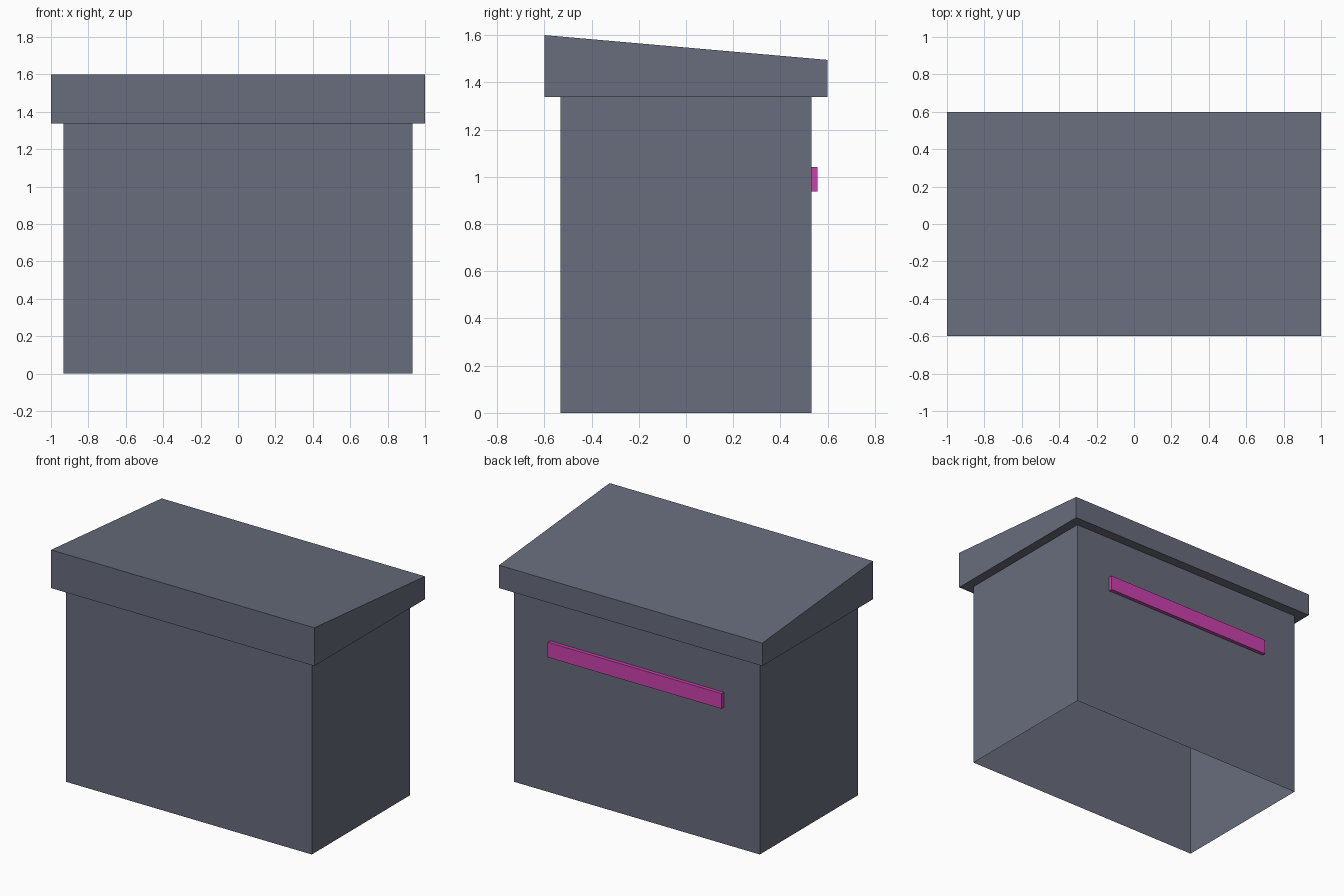
import bpy, bmesh

if "Cube" in bpy.data.objects:
    bpy.data.objects.remove(bpy.data.objects["Cube"])


def material(name, rgb):
    m = bpy.data.materials.new(name)
    m.diffuse_color = (*rgb, 1.0)
    m.use_nodes = True
    m.node_tree.nodes["Principled BSDF"].inputs["Base Color"].default_value = m.diffuse_color
    return m


def make_object(name, bm, mat):
    bmesh.ops.recalc_face_normals(bm, faces=bm.faces)
    me = bpy.data.meshes.new(name)
    bm.to_mesh(me)
    bm.free()
    me.materials.append(mat)
    ob = bpy.data.objects.new(name, me)
    bpy.context.collection.objects.link(ob)
    return ob


def ring(bm, hx, hy, z_front, z_back):
    """Rectangle of vertices, with its own height at front and back."""
    corners = ((-1, -1), (1, -1), (1, 1), (-1, 1))
    return [bm.verts.new((sx * hx, sy * hy, z_front if sy < 0 else z_back))
            for sx, sy in corners]


grey = material("slate grey", (0.138, 0.152, 0.202))
pink = material("magenta", (0.60, 0.055, 0.42))

# Cabinet: open-bottomed shell with an overhanging, sloped cap
bm = bmesh.new()
rings = [ring(bm, 0.933, 0.532, 0.0, 0.0),
         ring(bm, 0.933, 0.532, 1.338, 1.338),
         ring(bm, 1.0, 0.6, 1.338, 1.338),
         ring(bm, 1.0, 0.6, 1.6, 1.495)]
for lo, hi in zip(rings, rings[1:]):
    for i in range(4):
        j = (i + 1) % 4
        bm.faces.new((lo[i], lo[j], hi[j], hi[i]))
bm.faces.new(rings[-1])
make_object("cabinet_shell", bm, grey)

# Bar across the back wall
bm = bmesh.new()
bmesh.ops.create_cube(bm, size=1.0)
for v in bm.verts:
    v.co = (v.co.x * 1.32, 0.5445 + v.co.y * 0.025, 0.989 + v.co.z * 0.104)
make_object("back_bar", bm, pink)
